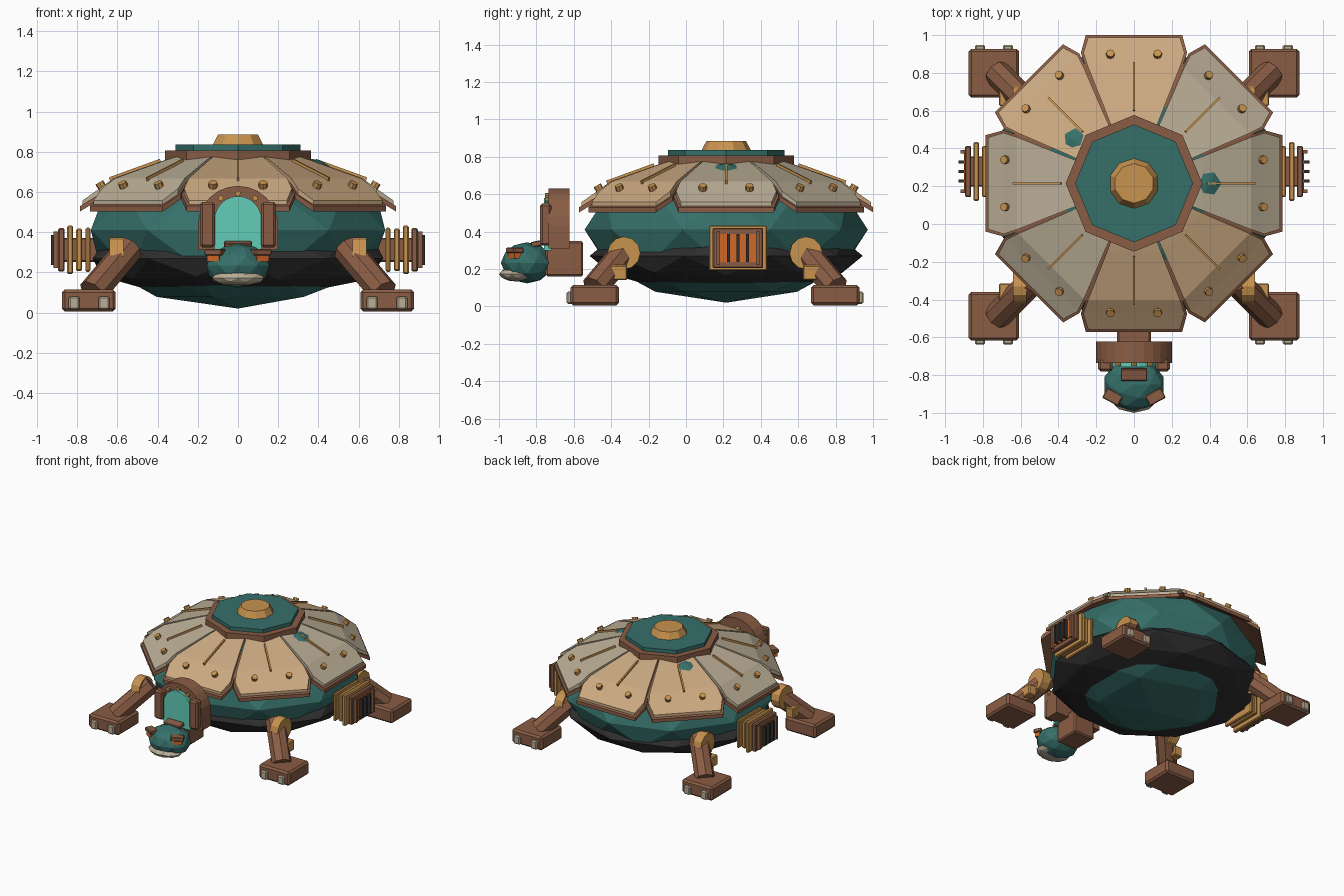
import bpy, bmesh, math
from math import cos, sin, pi, radians
from mathutils import Matrix, Vector

if "Cube" in bpy.data.objects:
    bpy.data.objects.remove(bpy.data.objects["Cube"])


def material(name, code):
    def lin(i):
        c = int(code[i:i + 2], 16) / 255
        return ((c + 0.055) / 1.055) ** 2.4 if c > 0.04 else c / 12.92
    col = (lin(0), lin(2), lin(4), 1)
    m = bpy.data.materials.new(name)
    m.use_nodes = True
    m.diffuse_color = col
    m.node_tree.nodes["Principled BSDF"].inputs["Base Color"].default_value = col
    return m


TEAL = material("teal", "36706a")
DARK = material("charcoal", "2e2e2e")
BROWN = material("brown", "8a5d45")
GOLD = material("gold", "c8934f")
TAN = material("tan", "cba981")
BEIGE = material("beige", "bbae96")
CYAN = material("cyan", "62cdb8")
ORANGE = material("orange", "d0682a")


def finish(name, bm, mat, matrix=Matrix(), bevel=0):
    bmesh.ops.recalc_face_normals(bm, faces=bm.faces)
    me = bpy.data.meshes.new(name)
    bm.to_mesh(me)
    bm.free()
    me.materials.append(mat)
    ob = bpy.data.objects.new(name, me)
    ob.matrix_world = matrix
    bpy.context.collection.objects.link(ob)
    if bevel:
        mod = ob.modifiers.new("bevel", "BEVEL")
        mod.width, mod.segments = bevel, 1
    return ob


def at(x, y, z, rot=0, axis="Z"):
    return Matrix.Translation((x, y, z)) @ Matrix.Rotation(radians(rot), 4, axis)


def box(name, size, mat, matrix, bevel=0):
    bm = bmesh.new()
    bmesh.ops.create_cube(bm, size=1)
    bmesh.ops.scale(bm, vec=size, verts=bm.verts)
    return finish(name, bm, mat, matrix, bevel)


def cylinder(name, r, h, sides, mat, matrix, r_top=None, bevel=0):
    bm = bmesh.new()
    bmesh.ops.create_cone(bm, cap_ends=True, segments=sides, radius1=r,
                          radius2=r if r_top is None else r_top, depth=h)
    return finish(name, bm, mat, matrix, bevel)


def ball(name, radii, mat, centre, raised=()):
    bm = bmesh.new()
    bmesh.ops.create_icosphere(bm, subdivisions=2, radius=1)
    bmesh.ops.scale(bm, vec=radii, verts=bm.verts)
    for target in raised:
        min(bm.verts, key=lambda v: (v.co - Vector(target)).length).co.z += 0.018
    return finish(name, bm, mat, Matrix.Translation(centre))


def arch(name, r, mid, base, y0, y1, mat, bevel=0):
    pts = [(r, base)] + [(r * cos(pi * k / 12), mid + r * sin(pi * k / 12))
                         for k in range(13)] + [(-r, base)]
    bm = bmesh.new()
    face = bm.faces.new([bm.verts.new((x, y0, z)) for x, z in pts])
    ext = bmesh.ops.extrude_face_region(bm, geom=[face])["geom"]
    bmesh.ops.translate(bm, vec=(0, y1 - y0, 0),
                        verts=[v for v in ext if isinstance(v, bmesh.types.BMVert)])
    return finish(name, bm, mat, Matrix(), bevel)


def plate(name, rows, thick, mat, matrix):
    # rows of (radius, half width, top height), closed into a bent slab
    bm = bmesh.new()
    rings = [[bm.verts.new(p) for p in ((r, -w, z), (r, w, z), (r, w, z - thick), (r, -w, z - thick))]
             for r, w, z in rows]
    for a, b in zip(rings, rings[1:]):
        for k in range(4):
            bm.faces.new((a[k], a[k - 1], b[k - 1], b[k]))
    bm.faces.new(rings[0])
    bm.faces.new(rings[-1])
    return finish(name, bm, mat, matrix)


CY = 0.215  # shell centre along y

# Body and dark underside band
ball("body", (0.77, 0.757, 0.39), TEAL, (0, CY, 0.41),
     [(0.4, 0, 0.33), (-0.33, 0.24, 0.33)])
ball("under_band", (0.76, 0.73, 0.2), DARK, (0, CY, 0.27))

# Shell plates with backing rim, rib and rivets
ROWS = [(0.28, 0.112, 0.785), (0.36, 0.142, 0.76), (0.62, 0.245, 0.668),
        (0.69, 0.268, 0.616), (0.773, 0.243, 0.558)]
RIM = [(r + (0.013 if r > 0.7 else 0), w * 1.05, z - 0.028) for r, w, z in ROWS]
for i in range(8):
    m = at(0, CY, 0, 45 * i)
    plate("shell_plate", ROWS, 0.032, BEIGE if i % 4 < 2 else TAN, m)
    plate("shell_plate_rim", RIM, 0.027, BROWN, m)
    box("plate_rib", (0.27, 0.012, 0.022), GOLD, m @ at(0.512, 0, 0.708, 20, "Y"))
    for s in (-1, 1):
        cylinder("plate_rivet", 0.022, 0.04, 8, GOLD, m @ at(0.68, 0.125 * s, 0.63, 30, "Y"))

# Crown
cylinder("crown_collar", 0.362, 0.06, 8, BROWN, at(0, CY, 0.777))
cylinder("crown_disc", 0.312, 0.03, 8, TEAL, at(0, CY, 0.82))
cylinder("crown_cap", 0.132, 0.05, 10, GOLD, at(0, CY, 0.86), r_top=0.105)

# Side vents
VC = (0.278, 0.312)
for s in (-1, 1):
    def vent(name, x0, x1, w, h, mat, dy=0, bevel=0.006):
        box(name, (x1 - x0, w, h), mat, at(s * (x0 + x1) / 2, VC[0] + dy, VC[1]), bevel)
    vent("vent_core", 0.6, 0.88, 0.16, 0.12, BROWN)
    vent("vent_fin", 0.735, 0.758, 0.29, 0.22, GOLD)
    vent("vent_fin", 0.775, 0.805, 0.27, 0.21, GOLD)
    vent("vent_fin", 0.82, 0.85, 0.31, 0.24, GOLD)
    vent("vent_face", 0.862, 0.895, 0.27, 0.215, BROWN)
    vent("vent_glow", 0.89, 0.901, 0.19, 0.15, ORANGE, 0, 0)
    for k in (-1, 0, 1):
        vent("vent_bar", 0.9, 0.93, 0.016, 0.15, DARK, 0.05 * k, 0)
    for k in (-1, 1):
        vent("vent_side_trim", 0.89, 0.918, 0.018, 0.18, BROWN, 0.105 * k, 0)

# Legs
for s in (-1, 1):
    for f in (-1, 1):
        def spot(x, y, z):
            return Vector((s * x, 0.155 + f * y, z))
        top, low = spot(0.54, 0.46, 0.32), spot(0.725, 0.645, 0.1)
        d = low - top
        cylinder("leg", 0.072, d.length, 8, BROWN,
                 Matrix.Translation((top + low) / 2) @ d.to_track_quat("Z", "Y").to_matrix().to_4x4())
        cylinder("hip_joint", 0.088, 0.07, 12, GOLD,
                 Matrix.Translation(spot(0.605, 0.487, 0.285)) @ Matrix.Rotation(pi / 2, 4, "Y"))
        box("knee_bracket", (0.07, 0.09, 0.08), GOLD, Matrix.Translation(spot(0.68, 0.515, 0.18)), 0.006)
        box("foot", (0.267, 0.258, 0.108), BROWN, Matrix.Translation(spot(0.742, 0.643, 0.06)), 0.014)
        for x in (0.667, 0.815):
            box("toe", (0.055, 0.06, 0.066), BEIGE, Matrix.Translation(spot(x, 0.763, 0.047)), 0.008)

# Neck and arched window
box("neck", (0.18, 0.2, 0.19), BROWN, at(0, -0.65, 0.255), 0.01)
arch("neck_arch", 0.2, 0.43, 0.31, -0.735, -0.622, BROWN)
arch("window", 0.117, 0.462, 0.3, -0.758, -0.72, CYAN)
for k in (-1, 0, 1):
    a = pi / 2 + 0.55 * k
    cylinder("arch_rivet", 0.014, 0.03, 8, GOLD,
             at(0.163 * cos(a), -0.738, 0.43 + 0.163 * sin(a), 90, "X"))

# Head
ball("head", (0.163, 0.14, 0.11), TEAL, (0, -0.85, 0.233))
ball("jaw", (0.135, 0.1, 0.04), BEIGE, (0, -0.9, 0.172))
box("head_plate", (0.14, 0.065, 0.03), BROWN, at(0, -0.797, 0.335, 12, "X"), 0.005)
for s in (-1, 1):
    box("window_pillar", (0.075, 0.06, 0.225), BROWN, at(s * 0.152, -0.75, 0.437), 0.012)
    box("brow", (0.095, 0.06, 0.03), BROWN, at(s * 0.113, -0.915, 0.3, s * 28), 0.005)
    box("eye", (0.07, 0.04, 0.034), ORANGE, at(s * 0.115, -0.917, 0.272, s * 28))
